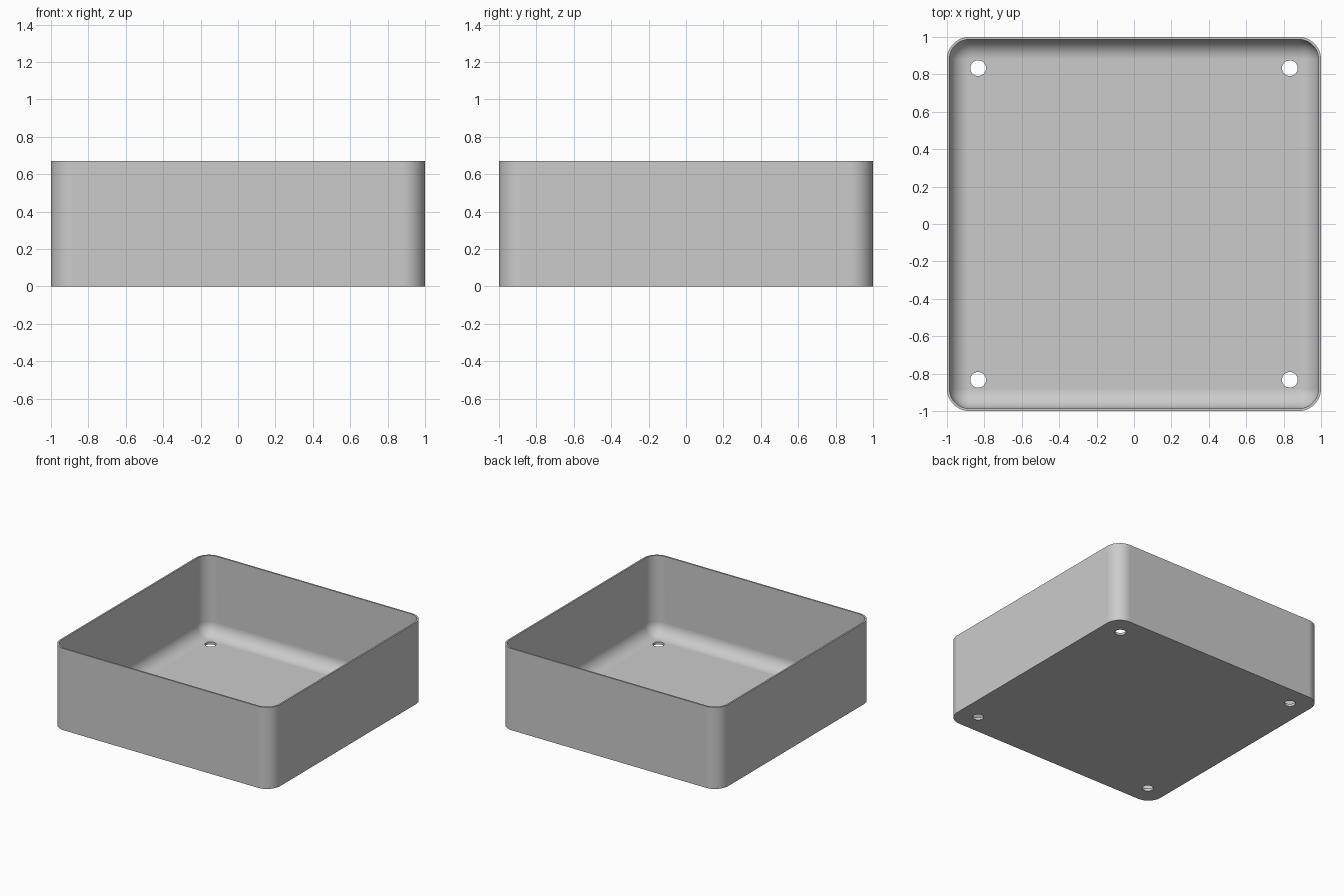
import bpy, bmesh
from math import sin, cos, pi, radians

if "Cube" in bpy.data.objects:
    bpy.data.objects.remove(bpy.data.objects["Cube"])

HEIGHT = 0.67      # overall height
CORNER = 0.12      # outer corner radius
WALL = 0.0133      # wall thickness
FLOOR = 0.02       # floor thickness
CENTRE = 1 - CORNER
INNER = CORNER - WALL
HOLE_POS, HOLE_R = 0.833, 0.042
STEPS = 12

grey = bpy.data.materials.new("light grey")
grey.use_nodes = True
colour = (0.6, 0.6, 0.6, 1)
grey.diffuse_color = colour
grey.node_tree.nodes["Principled BSDF"].inputs["Base Color"].default_value = colour


def ring(bm, radius, z):
    """Rounded square with fixed corner centres."""
    verts = []
    for k, (sx, sy) in enumerate(((1, 1), (-1, 1), (-1, -1), (1, -1))):
        for i in range(STEPS + 1):
            a = (k + i / STEPS) * pi / 2
            verts.append(bm.verts.new((sx * CENTRE + radius * cos(a),
                                       sy * CENTRE + radius * sin(a), z)))
    return verts


# Tray: outer wall, rim, inner wall and rounded transition to the floor
profile = [(CORNER, 0), (CORNER, HEIGHT), (INNER, HEIGHT)]
for i in range(STEPS + 1):
    a = i / STEPS * pi / 2
    profile.append((INNER * cos(a), FLOOR + INNER * (1 - sin(a))))

bm = bmesh.new()
rings = [ring(bm, r, z) for r, z in profile]
for low, high in zip(rings, rings[1:]):
    n = len(low)
    for i in range(n):
        j = (i + 1) % n
        bm.faces.new((low[i], low[j], high[j], high[i]))
bm.faces.new(rings[0][::-1])
bm.faces.new(rings[-1])
bmesh.ops.remove_doubles(bm, verts=bm.verts, dist=1e-5)
bmesh.ops.recalc_face_normals(bm, faces=bm.faces)
mesh = bpy.data.meshes.new("tray")
bm.to_mesh(mesh)
bm.free()
mesh.materials.append(grey)
tray = bpy.data.objects.new("tray", mesh)
bpy.context.collection.objects.link(tray)

# Four drain holes through the floor
for sx in (-1, 1):
    for sy in (-1, 1):
        bpy.ops.mesh.primitive_cylinder_add(vertices=32, radius=HOLE_R, depth=0.2,
                                            location=(sx * HOLE_POS, sy * HOLE_POS, 0))
        cutter = bpy.context.object
        cutter.name = "hole_cutter"
        cutter.hide_render = True
        cutter.data.materials.append(grey)
        cut = tray.modifiers.new("hole", 'BOOLEAN')
        cut.operation = 'DIFFERENCE'
        cut.solver = 'EXACT'
        cut.object = cutter
        bpy.ops.object.select_all(action='DESELECT')
        tray.select_set(True)
        bpy.context.view_layer.objects.active = tray
        bpy.ops.object.modifier_apply(modifier=cut.name)
        bpy.data.objects.remove(cutter)

# Smooth rounded areas, crisp rim and hole edges
bpy.ops.object.shade_smooth_by_angle(angle=radians(30))
weighted = tray.modifiers.new("weighted_normals", 'WEIGHTED_NORMAL')
weighted.keep_sharp = True
